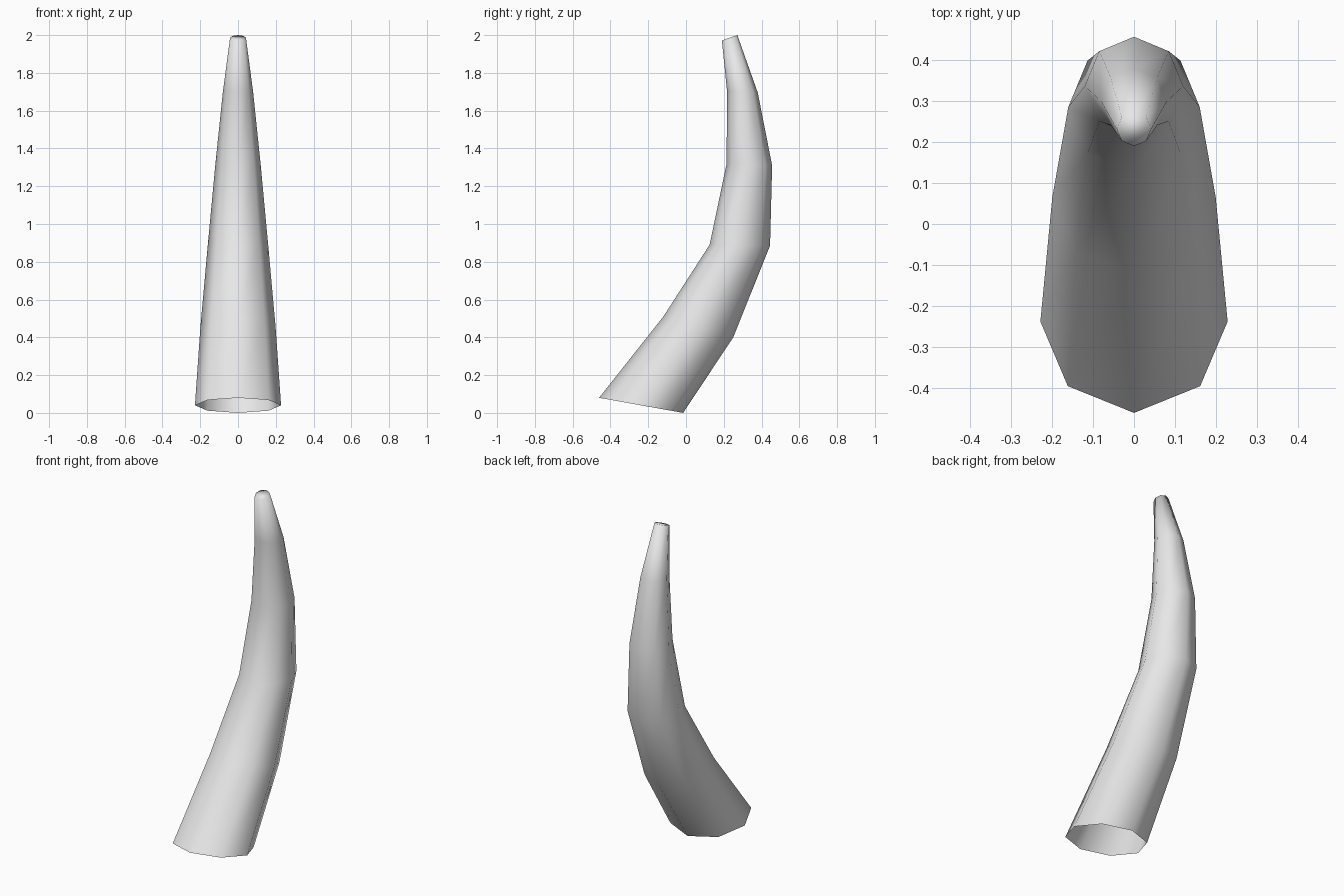
import bpy, bmesh, math
from mathutils import Vector

cube = bpy.data.objects.get("Cube")
if cube:
    bpy.data.objects.remove(cube, do_unlink=True)

# Material
grey = bpy.data.materials.new("light grey")
grey.use_nodes = True
colour = (0.8, 0.8, 0.8, 1)
grey.diffuse_color = colour
grey.node_tree.nodes["Principled BSDF"].inputs["Base Color"].default_value = colour

SIDES = 8
# Each ring: front point (y, z), back point (y, z), half width
RINGS = [
    ((-0.46, 0.08), (-0.015, 0.0), 0.228),
    ((-0.12, 0.51), (0.25, 0.40), 0.199),
    ((0.125, 0.89), (0.445, 0.885), 0.16),
    ((0.215, 1.32), (0.456, 1.31), 0.12),
    ((0.217, 1.705), (0.38, 1.695), 0.08),
    ((0.19, 1.972), (0.272, 2.0), 0.042),
]

# Curved tapering horn: open base, closed tip
bm = bmesh.new()
rings = []
for front, back, half_width in RINGS:
    front, back = Vector((0, *front)), Vector((0, *back))
    centre, reach = (front + back) / 2, (back - front) / 2
    side = Vector((half_width, 0, 0))
    angles = [math.tau * i / SIDES for i in range(SIDES)]
    rings.append([bm.verts.new(centre + side * math.cos(a) + reach * math.sin(a))
                  for a in angles])

for low, high in zip(rings, rings[1:]):
    for i in range(SIDES):
        j = (i + 1) % SIDES
        bm.faces.new((low[i], low[j], high[j], high[i]))
bm.faces.new(rings[-1])

for face in bm.faces:
    face.smooth = True

mesh = bpy.data.meshes.new("horn")
bm.to_mesh(mesh)
bm.free()
mesh.materials.append(grey)
horn = bpy.data.objects.new("horn", mesh)
bpy.context.collection.objects.link(horn)
